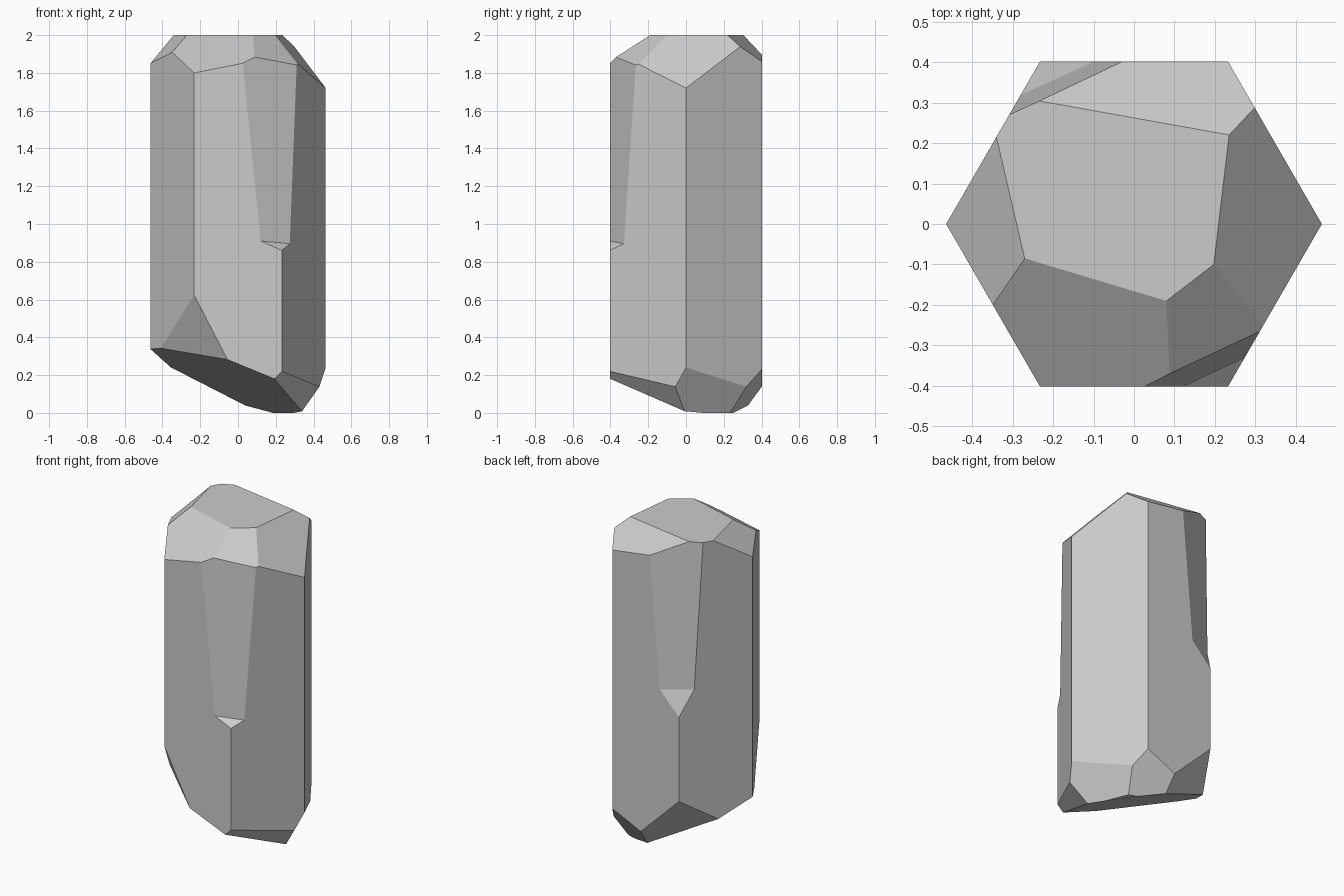
import bpy, bmesh, math
from mathutils import Vector

if "Cube" in bpy.data.objects:
    bpy.data.objects.remove(bpy.data.objects["Cube"])

CENTRE = Vector((0, 0, 1))
BELOW = Vector((0, 0, -5))


def slice_off(bm, pts, ref=CENTRE, keep_ref=True):
    """Cut along the plane through three points and cap the hole."""
    a, b, c = (Vector(p) for p in pts)
    n = (b - a).cross(c - a).normalized()
    if ((ref - a).dot(n) > 0) == keep_ref:
        n = -n
    geom = bm.verts[:] + bm.edges[:] + bm.faces[:]
    cut = bmesh.ops.bisect_plane(bm, geom=geom, plane_co=a, plane_no=n,
                                 dist=1e-5, clear_outer=True)
    edges = [e for e in cut["geom_cut"] if isinstance(e, bmesh.types.BMEdge)]
    if len(edges) > 2:
        bmesh.ops.edgeloop_fill(bm, edges=edges)
    bmesh.ops.recalc_face_normals(bm, faces=bm.faces[:])


def make_object(name, bm):
    mesh = bpy.data.meshes.new(name)
    bm.to_mesh(mesh)
    bm.free()
    ob = bpy.data.objects.new(name, mesh)
    bpy.context.collection.objects.link(ob)
    return ob


# Hexagonal column
bm = bmesh.new()
ring = [bm.verts.new((0.464 * math.cos(i * math.pi / 3),
                      0.464 * math.sin(i * math.pi / 3), 0)) for i in range(6)]
base = bm.faces.new(ring)
ext = bmesh.ops.extrude_face_region(bm, geom=[base])
bmesh.ops.translate(bm, vec=(0, 0, 2),
                    verts=[v for v in ext["geom"] if isinstance(v, bmesh.types.BMVert)])
bmesh.ops.recalc_face_normals(bm, faces=bm.faces[:])

# Chipped facets around the top: left, front, front right, right, back
top_facets = [
    ((-.34, .215, 2), (-.27, -.085, 2), (-.464, 0, 1.85)),
    ((-.27, -.085, 2), (.08, -.19, 2), (-.232, -.402, 1.80)),
    ((.08, -.19, 2), (.197, -.10, 2), (.31, -.245, 1.855)),
    ((.197, -.10, 2), (.235, .22, 2), (.464, 0, 1.72)),
    ((-.24, .305, 2), (.235, .22, 2), (.232, .402, 1.86)),
]
# Slanted broken base: underside, front left, back left, back right, right, front right
bottom_facets = [
    ((-.40, -.10, .34), (.29, -.17, .075), (.20, .23, .0)),
    ((-.235, -.402, .63), (-.38, -.146, .39), (-.08, -.402, .33)),
    ((-.232, .402, .40), (.034, .402, .14), (-.325, .24, .28)),
    ((.28, .32, .14), (.034, .402, .14), (.20, .25, .005)),
    ((.464, 0, .24), (.28, .32, .14), (.355, -.01, .035)),
    ((.232, -.402, .22), (.43, -.06, .14), (.355, -.02, .035)),
]
for pts in top_facets + bottom_facets:
    slice_off(bm, pts)
rock = make_object("rock_pillar", bm)

# Corner notches: a steep wall and a small ledge below it
notches = {
    "front_notch": (((.025, -.402, 1.845), (.31, -.265, 1.86), (.12, -.402, .91)),
                    ((.12, -.402, .91), (.28, -.32, .90), (.232, -.402, .86))),
    "back_notch": (((-.307, .271, 1.99), (-.03, .402, 1.87), (-.098, .402, 1.07)),
                   ((-.098, .402, 1.07), (-.257, .359, 1.01), (-.232, .402, .93))),
}
for name, (wall, ledge) in notches.items():
    cb = bmesh.new()
    bmesh.ops.create_cube(cb, size=6)
    slice_off(cb, wall, CENTRE, False)
    slice_off(cb, ledge, BELOW, False)
    cutter = make_object(name, cb)
    cutter.hide_render = True
    mod = rock.modifiers.new(name, 'BOOLEAN')
    mod.operation = 'DIFFERENCE'
    mod.solver = 'EXACT'
    mod.object = cutter
    bpy.context.view_layer.objects.active = rock
    bpy.ops.object.modifier_apply(modifier=name)
    bpy.data.objects.remove(cutter)
